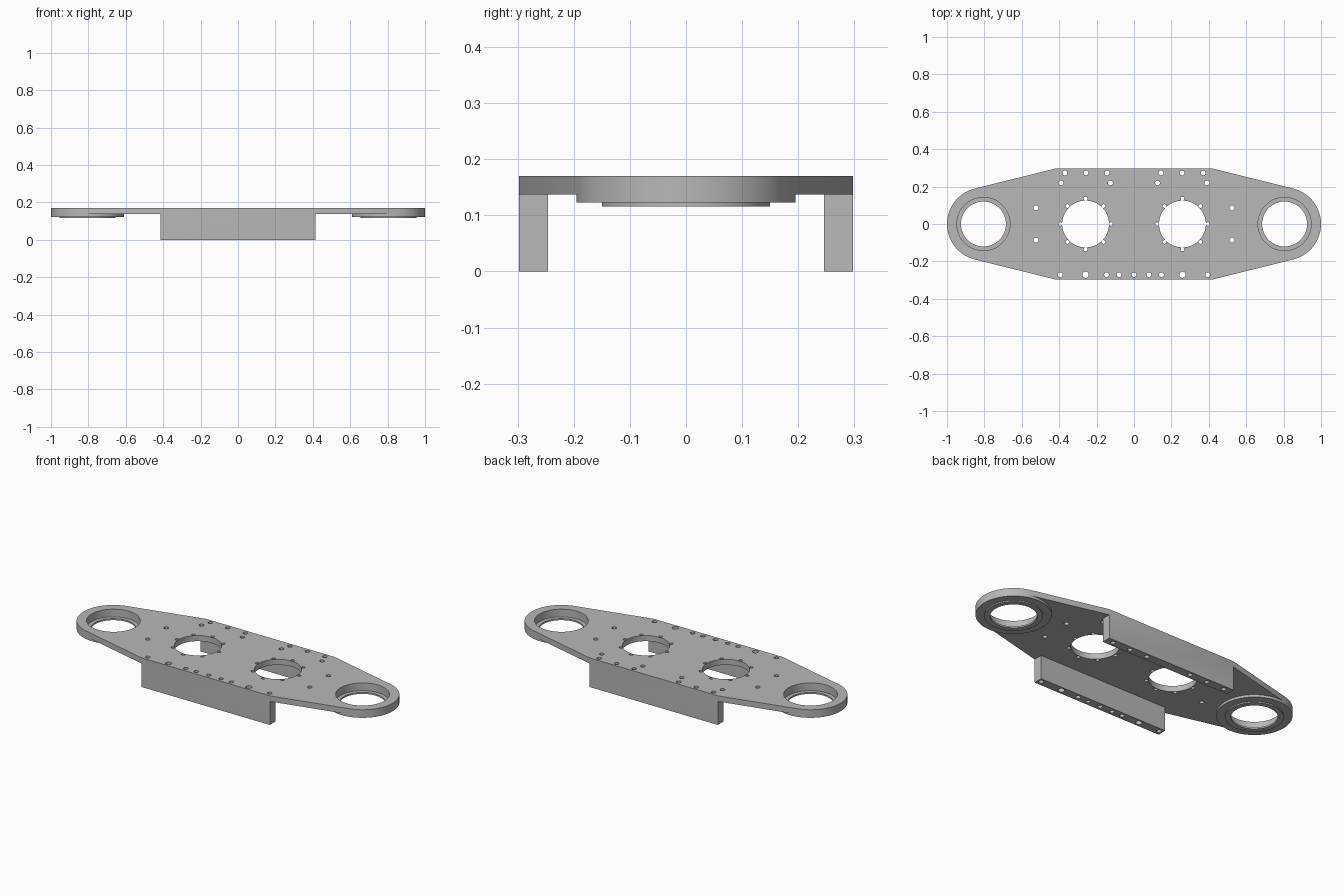
import bpy
import bmesh
from math import acos, atan2, cos, hypot, pi, sin

cube = bpy.data.objects.get("Cube")
if cube:
    bpy.data.objects.remove(cube, do_unlink=True)

# Main dimensions
TOP, PLATE_Z, BOSS_Z, LIP_Z = 0.17, 0.137, 0.123, 0.116
END_X, END_R = 0.805, 0.195
HALF_X, HALF_Y, RAIL_Y = 0.415, 0.298, 0.246
BORE_X = 0.259

grey = bpy.data.materials.new("Grey metal")
grey.use_nodes = True
colour = (0.48, 0.48, 0.48, 1)
grey.diffuse_color = colour
grey.node_tree.nodes["Principled BSDF"].inputs["Base Color"].default_value = colour


def arc(x, y, r, start, end, steps):
    return [(x + r * cos(start + (end - start) * i / steps),
             y + r * sin(start + (end - start) * i / steps)) for i in range(steps + 1)]


def circle(x, y, r, steps=96):
    return arc(x, y, r, 0, 2 * pi, steps)[:-1]


def prism(name, outlines, z0, z1):
    """Extrude closed outlines, listed anticlockwise, between two heights."""
    bm = bmesh.new()
    for outline in outlines:
        low = [bm.verts.new((x, y, z0)) for x, y in outline]
        high = [bm.verts.new((x, y, z1)) for x, y in outline]
        bm.faces.new(low[::-1])
        bm.faces.new(high)
        for i in range(len(low)):
            j = (i + 1) % len(low)
            bm.faces.new((low[i], low[j], high[j], high[i]))
    mesh = bpy.data.meshes.new(name)
    bm.to_mesh(mesh)
    bm.free()
    mesh.materials.append(grey)
    obj = bpy.data.objects.new(name, mesh)
    bpy.context.collection.objects.link(obj)
    return obj


def combine(body, tool, operation):
    """Apply a boolean to the body and discard the tool."""
    tool.hide_render = True
    mod = body.modifiers.new(tool.name, 'BOOLEAN')
    mod.operation, mod.solver, mod.object = operation, 'EXACT', tool
    graph = bpy.context.evaluated_depsgraph_get()
    result = bpy.data.meshes.new_from_object(body.evaluated_get(graph))
    body.modifiers.clear()
    body.data = result
    bpy.data.objects.remove(tool, do_unlink=True)


# Tapered plate: straight sides running tangent into round ends
dx, dy = HALF_X - END_X, HALF_Y
tangent = atan2(dy, dx) - acos(END_R / hypot(dx, dy))
right_arc = arc(END_X, 0, END_R, -tangent, tangent, 48)
right_half = [(HALF_X, -HALF_Y)] + right_arc + [(HALF_X, HALF_Y)]
plate = prism("mounting_plate", [right_half + [(-x, -y) for x, y in right_half]], PLATE_Z, TOP)

# Round bosses under both ends, sharing the plate's arc
boss = right_arc + arc(END_X, 0, END_R, tangent, 2 * pi - tangent, 60)[1:-1]
combine(plate, prism("end_bosses", [boss, [(-x, -y) for x, y in boss]], BOSS_Z, PLATE_Z), 'UNION')
lips = [circle(s * END_X, 0, 0.15) for s in (-1, 1)]
combine(plate, prism("boss_lips", lips, LIP_Z, BOSS_Z), 'UNION')

# Front and back rails
rail = [(-HALF_X, RAIL_Y), (HALF_X, RAIL_Y), (HALF_X, HALF_Y), (-HALF_X, HALF_Y)]
combine(plate, prism("rails", [rail, [(-x, -y) for x, y in rail]], 0, PLATE_Z), 'UNION')

# Stepped bearing seats
seats = [circle(s * END_X, 0, 0.142) for s in (-1, 1)]
combine(plate, prism("bearing_seats", seats, BOSS_Z + 0.002, TOP + 0.1), 'DIFFERENCE')

# Through holes: end bores, large bores with bolt circles, and rows of bolt holes
holes = []
for s in (-1, 1):
    holes.append(circle(s * END_X, 0, 0.12))
    holes.append(circle(s * BORE_X, 0, 0.125))
    for i in range(8):
        a = i * pi / 4
        holes.append(circle(s * BORE_X + 0.136 * cos(a), 0.136 * sin(a), 0.01, 16))
    for x in (0.144, 0.257, 0.37):
        holes.append(circle(s * x, 0.273, 0.013, 20))
    for x in (0.126, 0.39):
        holes.append(circle(s * x, 0.22, 0.013, 20))
    for y in (-0.086, 0.086):
        holes.append(circle(s * 0.524, y, 0.013, 20))
    for x, r in ((0.08, 0.013), (0.147, 0.013), (0.259, 0.017), (0.394, 0.013)):
        holes.append(circle(s * x, -0.271, r, 20))
holes.append(circle(0, -0.271, 0.013, 20))
combine(plate, prism("through_holes", holes, -0.1, TOP + 0.1), 'DIFFERENCE')

# Smooth round walls, sharp edges
bpy.ops.object.select_all(action='DESELECT')
plate.select_set(True)
bpy.context.view_layer.objects.active = plate
bpy.ops.object.shade_smooth_by_angle(angle=pi / 6)
